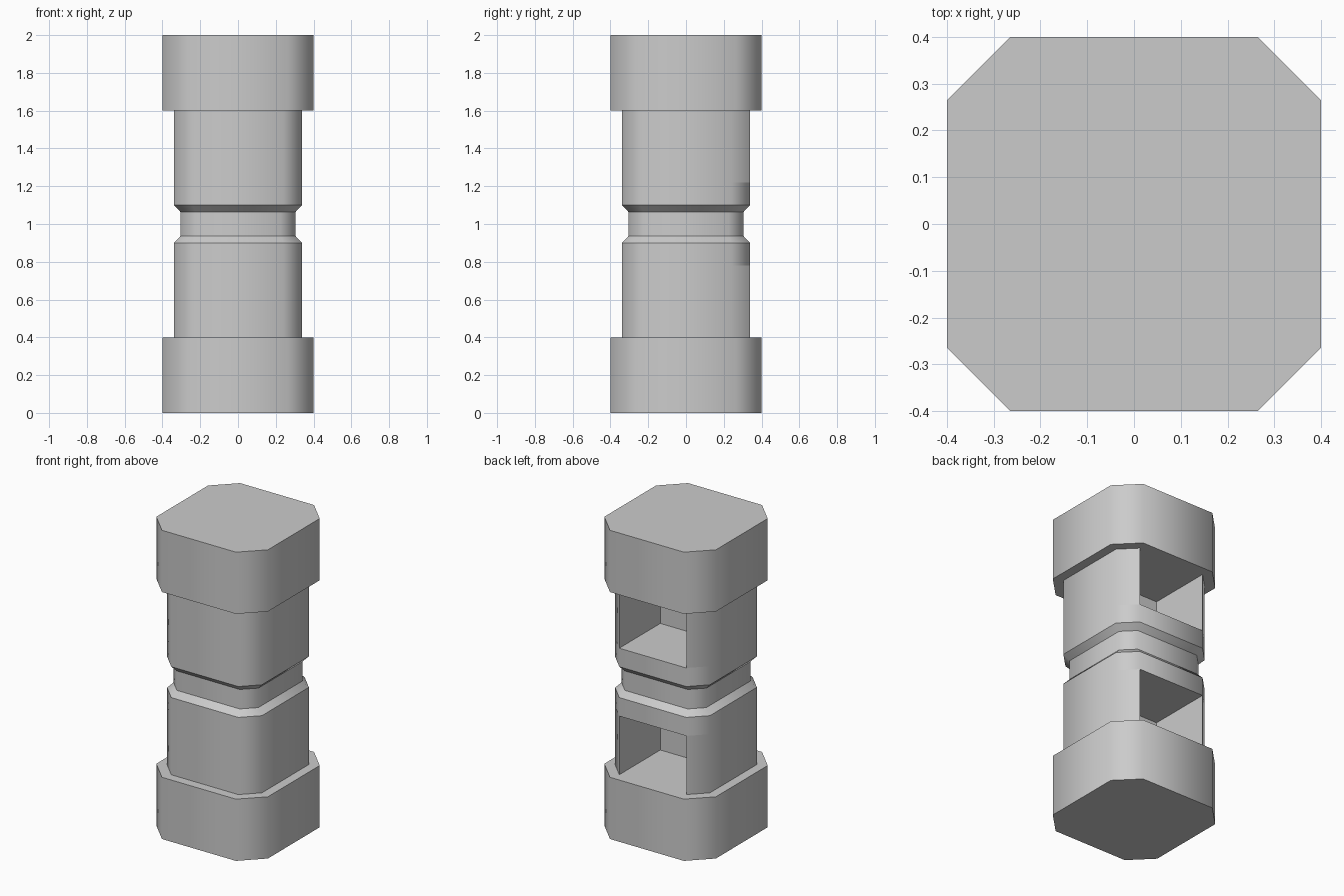
import bpy, bmesh, math

if "Cube" in bpy.data.objects:
    bpy.data.objects.remove(bpy.data.objects["Cube"])

T = math.tan(math.pi / 8)
POCKET_Y = -0.08          # inner wall of the back pockets
BACK = 4                  # ring side that faces +y


def octagon(half):
    # chamfered square; every smaller ring is an even inset of the 0.4 one
    c = 0.265 - (0.4 - half) * T
    return [(-c, -half), (c, -half), (half, -c), (half, c),
            (c, half), (-c, half), (-half, c), (-half, -c)]


# (height, half width) from bottom to top, mirrored about z = 1
lower = [(0, .4), (.4, .4), (.4, .34), (.78, .34), (.9, .34), (.937, .304)]
levels = lower + [(2 - z, h) for z, h in reversed(lower)]

bm = bmesh.new()
rings = [[bm.verts.new((x, y, z)) for x, y in octagon(h)] for z, h in levels]
bm.faces.new(rings[0][::-1])
bm.faces.new(rings[-1])

for (a, b), (la, lb) in zip(zip(rings, rings[1:]), zip(levels, levels[1:])):
    pocket = {round(la[0], 2), round(lb[0], 2)} in ({.4, .78}, {1.22, 1.6})
    for i in range(8):
        j = (i + 1) % 8
        quad = [a[i], a[j], b[j], b[i]]
        if pocket and i == BACK:
            # recessed pocket: back wall plus four sides
            inner = [bm.verts.new((v.co.x, POCKET_Y, v.co.z)) for v in quad]
            bm.faces.new(inner)
            for k in range(4):
                m = (k + 1) % 4
                bm.faces.new([quad[k], quad[m], inner[m], inner[k]])
        else:
            bm.faces.new(quad)

bmesh.ops.recalc_face_normals(bm, faces=bm.faces)

# smooth only across the chamfered vertical corners
for f in bm.faces:
    f.smooth = True
for e in bm.edges:
    d = e.verts[0].co - e.verts[1].co
    e.smooth = abs(d.z) > 1e-4 and e.calc_face_angle(0) < math.radians(50)

mesh = bpy.data.meshes.new("pillar")
bm.to_mesh(mesh)
bm.free()
bpy.context.collection.objects.link(bpy.data.objects.new("pillar", mesh))
